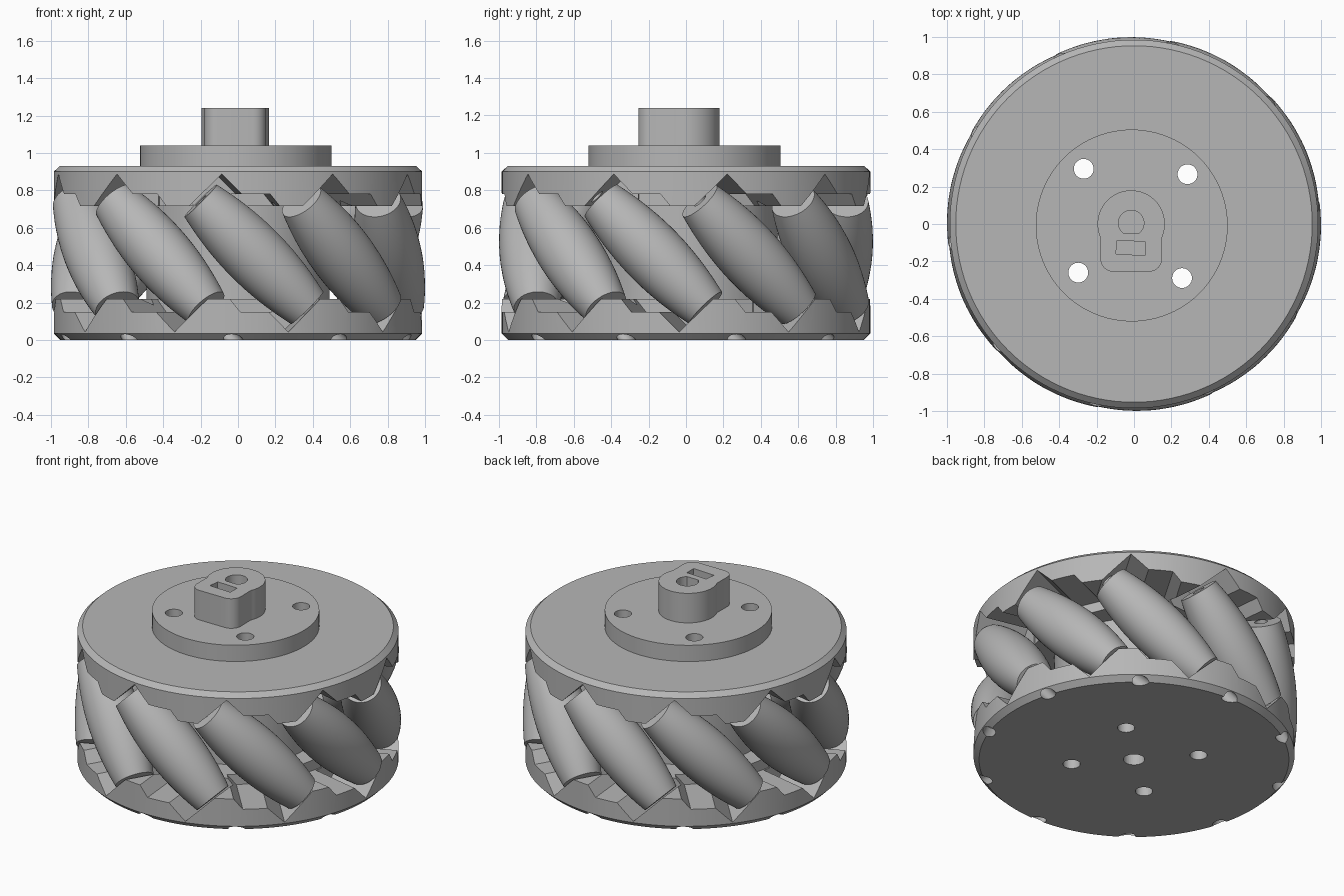
import bpy
import bmesh
from math import sin, cos, pi, radians, sqrt
from mathutils import Matrix, Vector

cube = bpy.data.objects.get("Cube")
if cube:
    bpy.data.objects.remove(cube)

grey = bpy.data.materials.new("plain_grey")
grey.use_nodes = True
grey.diffuse_color = (0.47, 0.47, 0.47, 1)
grey.node_tree.nodes["Principled BSDF"].inputs["Base Color"].default_value = grey.diffuse_color

COUNT = 10
HEIGHT = 0.93
MID = HEIGHT / 2
AXLE_RADIUS = 0.83      # distance of roller axes from the wheel axis
FIRST = radians(5.4)


def finish(bm, name):
    bmesh.ops.recalc_face_normals(bm, faces=bm.faces)
    mesh = bpy.data.meshes.new(name)
    bm.to_mesh(mesh)
    bm.free()
    mesh.materials.append(grey)
    obj = bpy.data.objects.new(name, mesh)
    bpy.context.collection.objects.link(obj)
    return obj


def arc(x, y, r, start, end, steps):
    angles = [radians(start + (end - start) * i / steps) for i in range(steps + 1)]
    return [(x + r * cos(a), y + r * sin(a)) for a in angles]


def circle(x, y, r, sides=32):
    return arc(x, y, r, 0, 360, sides)[:-1]


def prism(bm, outline, low, high, matrix=Matrix()):
    """Extrude a flat outline along the local z of the matrix."""
    base = bm.faces.new([bm.verts.new(matrix @ Vector((x, y, low))) for x, y in outline])
    new = bmesh.ops.extrude_face_region(bm, geom=[base], use_keep_orig=True)["geom"]
    shift = matrix.to_3x3() @ Vector((0, 0, high - low))
    bmesh.ops.translate(bm, vec=shift, verts=[v for v in new if isinstance(v, bmesh.types.BMVert)])


def solid(name, outline, low, high):
    bm = bmesh.new()
    prism(bm, outline, low, high)
    return finish(bm, name)


def lathe(name, profile, steps, closed=False):
    bm = bmesh.new()
    verts = [bm.verts.new((r, 0, z)) for r, z in profile]
    ring = verts + verts[:1] if closed else verts
    edges = [bm.edges.new(pair) for pair in zip(ring, ring[1:])]
    bmesh.ops.spin(bm, geom=verts + edges, cent=(0, 0, 0), axis=(0, 0, 1),
                   angle=2 * pi, steps=steps, use_duplicate=False)
    bmesh.ops.remove_doubles(bm, verts=bm.verts, dist=0.0001)
    return finish(bm, name)


def cut(target, bm):
    cutter = finish(bm, "cutter")
    cutter.hide_render = True
    mod = target.modifiers.new("cut", "BOOLEAN")
    mod.operation, mod.solver, mod.object = "DIFFERENCE", "EXACT", cutter
    mod.use_self = True
    bpy.context.view_layer.objects.active = target
    bpy.ops.object.modifier_apply(modifier=mod.name)
    bpy.data.objects.remove(cutter)


def smooth(obj):
    bpy.ops.object.select_all(action="DESELECT")
    obj.select_set(True)
    bpy.context.view_layer.objects.active = obj
    bpy.ops.object.shade_smooth_by_angle(angle=radians(30))


def frame(x_axis, y_axis, z_axis, origin):
    m = Matrix((x_axis, y_axis, z_axis)).transposed().to_4x4()
    m.translation = origin
    return m


# Local frames around the wheel: along each roller axis, and facing outward
UP = Vector((0, 0, 1))
roller_frames, slanted_frames, upright_frames = [], [], []
for i in range(COUNT):
    a = FIRST + 2 * pi * i / COUNT
    out = Vector((sin(a), -cos(a), 0))
    side = Vector((cos(a), sin(a), 0))
    centre = out * AXLE_RADIUS + UP * MID
    along = (UP - side) / sqrt(2)
    across = (UP + side) / sqrt(2)
    roller_frames.append(frame(out, along.cross(out), along, centre))
    slanted_frames.append(frame(across, along, out, centre))
    upright_frames.append(frame(side, UP, out, centre))

# Wheel body: two chamfered plates joined by a hub
body = lathe("wheel_body", [(0, 0), (0.95, 0), (0.985, 0.035), (0.985, 0.22), (0.49, 0.22),
                            (0.49, 0.715), (0.985, 0.715), (0.985, 0.9), (0.953, HEIGHT),
                            (0, HEIGHT)], 120)

# Slanted pockets that clear the rollers
bm = bmesh.new()
for m in slanted_frames:
    w, h = 0.172, 0.425
    prism(bm, [(-w, -h), (w, -h), (w, h), (-w, h)], -0.2, 0.3, m)
cut(body, bm)

# Shallow steps beside each pocket, on the upper and lower plate
bm = bmesh.new()
step = [(-0.12, 0.315), (0.08, 0.315), (0.145, 0.235), (-0.12, 0.235)]
for m in upright_frames:
    for s in (1, -1):
        prism(bm, [(s * x, s * z) for x, z in step], -0.21, 0.3, m)
cut(body, bm)

# Axle holes, open through the lower rim
bm = bmesh.new()
for m in roller_frames:
    prism(bm, circle(0, 0, 0.04, 20), -0.8, 0.5, m)
cut(body, bm)

# Mounting flange
flange = solid("mounting_flange", circle(-0.012, -0.008, 0.513, 96), HEIGHT, 1.04)

# Four bolt holes through flange and body, and the blind bore underneath
bolts = [(-0.006 + 0.393 * cos(radians(a)), 0.003 + 0.393 * sin(radians(a)))
         for a in (42, 132, 222, 312)]
for target in (body, flange):
    bm = bmesh.new()
    for x, y in bolts:
        prism(bm, circle(x, y, 0.053), -0.1, 1.2)
    if target == body:
        prism(bm, circle(0, 0, 0.065), -0.1, 0.4)
    cut(target, bm)

# Shaft socket: round top end blended into a rounded block
cx = -0.015
outline = (arc(cx, 0, 0.18, -25, 205, 40) + arc(cx - 0.095, -0.185, 0.07, 180, 270, 8)
           + arc(cx + 0.095, -0.185, 0.07, 270, 360, 8))
socket = solid("shaft_socket", outline, 1.04, 1.24)

# D-shaped shaft hole and nut slot
bm = bmesh.new()
prism(bm, arc(cx, 0.005, 0.068, -52, 232, 28), 1.06, 1.3)
prism(bm, [(-0.097, -0.16), (0.06, -0.168), (0.06, -0.095), (-0.09, -0.088)], 1.06, 1.3)
cut(socket, bm)

# Barrel rollers, shaped so that their outer lines lie on the wheel's circle
half, bore = 0.405, 0.04
profile = [(bore, -half)]
for i in range(25):
    t = -half + 2 * half * i / 24
    profile.append((1 - sqrt(AXLE_RADIUS ** 2 + t * t / 2), t))
profile.append((bore, half))
first = lathe("roller_1", profile, 48, closed=True)
smooth(first)
for i, m in enumerate(roller_frames):
    roller = first if i == 0 else bpy.data.objects.new(f"roller_{i + 1}", first.data)
    if i:
        bpy.context.collection.objects.link(roller)
    roller.matrix_world = m @ Matrix.Translation((0, 0, -0.01))

for part in (body, flange, socket):
    smooth(part)
